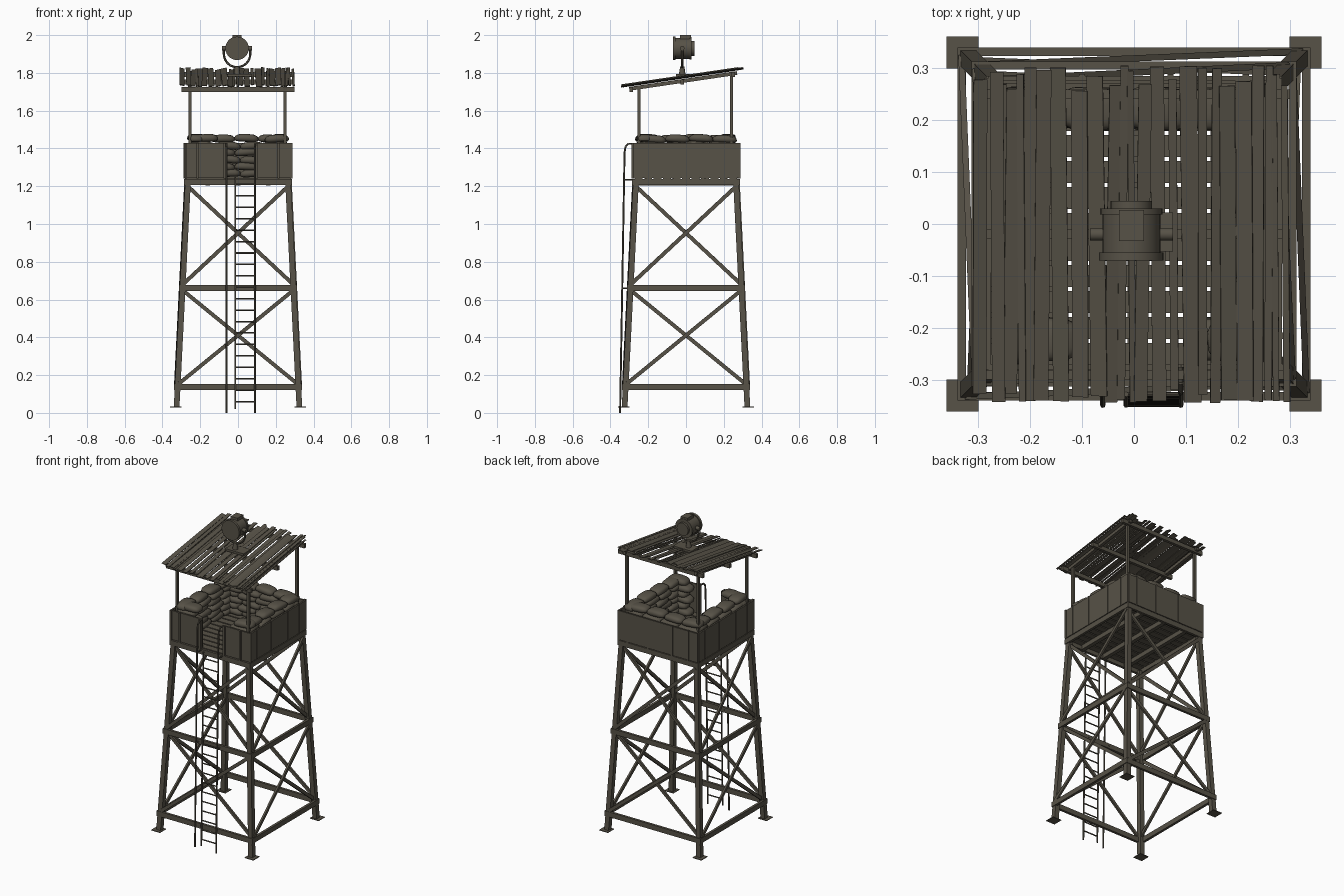
import bpy, bmesh, math, random
from mathutils import Vector, Matrix

if "Cube" in bpy.data.objects:
    bpy.data.objects.remove(bpy.data.objects["Cube"])

random.seed(4)

def material(name, rgb):
    m = bpy.data.materials.new(name)
    m.diffuse_color = (*rgb, 1)
    m.use_nodes = True
    m.node_tree.nodes["Principled BSDF"].inputs["Base Color"].default_value = m.diffuse_color
    return m

WOOD = material("weathered brown grey", (0.095, 0.084, 0.063))

def finish(name, bm, smooth=False):
    bmesh.ops.recalc_face_normals(bm, faces=bm.faces)
    me = bpy.data.meshes.new(name)
    bm.to_mesh(me)
    bm.free()
    me.materials.append(WOOD)
    ob = bpy.data.objects.new(name, me)
    bpy.context.collection.objects.link(ob)
    if smooth:
        bpy.context.view_layer.objects.active = ob
        ob.select_set(True)
        bpy.ops.object.shade_smooth_by_angle(angle=math.radians(40))
        ob.select_set(False)
    return ob

def box(bm, c, s):
    bmesh.ops.create_cube(bm, size=1, matrix=Matrix.Translation(c) @ Matrix.Diagonal((*s, 1)))

def frame(p, q, up=(0, 0, 1)):
    d = (q - p).normalized()
    u = Vector(up)
    if abs(d.dot(u)) > 0.99:
        u = Vector((0, 1, 0))
    side = u.cross(d).normalized()
    m = Matrix((side, d.cross(side), d)).transposed().to_4x4()
    return Matrix.Translation((p + q) / 2) @ m

def beam(bm, p, q, w, h, up=(0, 0, 1)):
    """Box from p to q; h is measured along the up vector."""
    p, q = Vector(p), Vector(q)
    bmesh.ops.create_cube(bm, size=1, matrix=frame(p, q, up) @ Matrix.Diagonal((w, h, (q - p).length, 1)))

def rod(bm, p, q, r, r2=None, n=10):
    p, q = Vector(p), Vector(q)
    bmesh.ops.create_cone(bm, cap_ends=True, segments=n, radius1=r, radius2=r if r2 is None else r2,
                          depth=(q - p).length, matrix=frame(p, q))

def path(bm, pts, r, n=8):
    for a, b in zip(pts, pts[1:]):
        rod(bm, a, b, r, n=n)

def half(z):
    """Half spacing of the leaning legs at height z."""
    return 0.325 - 0.06 * (z - 0.03) / 1.19

def turn(v, k):
    """Quarter turns around z, for the four sides."""
    return Matrix.Rotation(k * math.pi / 2, 3, 'Z') @ Vector(v)

# Legs and foot plates
bm = bmesh.new()
for sx in (-1, 1):
    for sy in (-1, 1):
        a, b = half(0.03), half(1.22)
        beam(bm, (sx * a, sy * a, 0.03), (sx * b, sy * b, 1.22), 0.03, 0.03, (0, 1, 0))
finish("legs", bm)
bm = bmesh.new()
for sx in (-1, 1):
    for sy in (-1, 1):
        box(bm, (sx * 0.33, sy * 0.33, 0.031), (0.062, 0.062, 0.004))
finish("foot_plates", bm)

# Horizontal girts and crossed braces on each side
girts, braces = bmesh.new(), bmesh.new()
for k in range(4):
    for z in (0.137, 0.66, 1.222):
        h = half(z) + 0.012
        beam(girts, turn((-h - 0.008, -h, z), k), turn((h + 0.008, -h, z), k), 0.016, 0.032)
    for z0, z1 in ((0.15, 0.65), (0.68, 1.2)):
        for s in (-1, 1):
            off = 0.005 + 0.008 * s
            p = turn((-s * half(z0), -half(z0) - off, z0), k)
            q = turn((s * half(z1), -half(z1) - off, z1), k)
            beam(braces, p, q, 0.012, 0.02)
finish("girts", girts)
finish("cross_braces", braces)

# Platform floor with slats and joists
bm = bmesh.new()
for i in range(11):
    box(bm, (0, -0.25 + i * 0.05, 1.238), (0.56, 0.042, 0.012))
for x in (-0.16, 0, 0.16):
    box(bm, (x, 0, 1.218), (0.025, 0.53, 0.028))
finish("platform_floor", bm)

# Parapet walls, open at the ladder
bm = bmesh.new()
W, zc, zh = 0.28, 1.335, 0.185
box(bm, (0, W, zc), (0.56, 0.01, zh))
for s in (-1, 1):
    box(bm, (s * W, 0, zc), (0.01, 0.56, zh))
for x0, x1 in ((-0.28, -0.06), (0.095, 0.28)):
    box(bm, ((x0 + x1) / 2, -W + 0.005, zc), (x1 - x0, 0.01, zh))
finish("parapet_walls", bm)
bm = bmesh.new()
for k in range(4):
    for x in (-0.275, -0.215, -0.07, 0.1, 0.215):
        box(bm, turn((x, -W - 0.003, zc), k), (0.012, 0.012, zh + 0.005))
finish("wall_battens", bm)

# Sandbags stacked inside and over the walls
bm = bmesh.new()

def bag(c, ang, L):
    m = Matrix.Translation(c) @ Matrix.Rotation(ang, 4, 'Z') @ Matrix.Rotation(random.uniform(-.07, .07), 4, 'Y')
    vs = bmesh.ops.create_uvsphere(bm, u_segments=14, v_segments=8, radius=1)['verts']
    sq = lambda t, e: math.copysign(abs(t) ** e, t)
    for v in vs:
        x, y, z = v.co
        sag = 0.006 * x * x
        v.co = m @ Vector((sq(x, .6) * L / 2, sq(y, .6) * 0.042, sq(z, .8) * 0.021 - sag))

for row in range(6):
    z = 1.268 + row * 0.037
    d = 0.222
    stag = 0.03 * (row % 2)
    for k in range(4):
        for i in range(4):
            x = -0.20 + i * 0.125 + stag
            if k == 0 and -0.10 < x < 0.14:
                continue
            c = turn((x, -d, z + random.uniform(-.004, .004)), k)
            bag(c, k * math.pi / 2 + random.uniform(-.08, .08), 0.13)
finish("sandbags", bm, True)

# Ladder with two hooked grab rails
bm = bmesh.new()
rail_y = lambda z: -0.349 + 0.024 * z / 1.4
for x in (-0.06, 0.09):
    pts = [(x, rail_y(0), 0), (x, rail_y(1.38), 1.38), (x, -0.32, 1.41), (x, -0.305, 1.425),
           (x, -0.275, 1.425)]
    path(bm, pts, 0.005)
    for z in (0.66, 1.235):
        rod(bm, (x, rail_y(z), z), (x, -half(z), z), 0.004, n=8)
rod(bm, (-0.015, rail_y(0.02), 0.02), (-0.015, rail_y(1.25), 1.25), 0.005)
for i in range(20):
    z = 0.06 + i * 0.0605
    rod(bm, (-0.015, rail_y(z), z), (0.09, rail_y(z), z), 0.004, n=8)
finish("ladder", bm, True)

# Roof posts, rafters and cross beams
roof_z = lambda y: 1.725 + (y + 0.345) * 0.147
bm = bmesh.new()
for x in (-0.255, 0.25):
    for y in (-0.25, 0.24):
        box(bm, (x, y, (1.24 + roof_z(y) - 0.01) / 2), (0.016, 0.016, roof_z(y) - 1.25))
    beam(bm, (x, -0.3, roof_z(-0.3) - 0.016), (x, 0.27, roof_z(0.27) - 0.016), 0.02, 0.02)
for y in (-0.29, -0.02, 0.25):
    box(bm, (0, y, roof_z(y) - 0.022), (0.6, 0.018, 0.026))
finish("roof_frame", bm)

# Ragged roof boards
bm = bmesh.new()
x = -0.31
while x < 0.295:
    w = random.uniform(0.012, 0.034)
    y0 = -0.345 + random.uniform(0, 0.03) * random.choice((0.2, 1))
    y1 = 0.305 - random.uniform(0, 0.05) * random.choice((0.1, 1))
    dz, sk = random.uniform(0, 0.009), random.uniform(-.006, .006)
    roll = random.uniform(-.25, .25)
    beam(bm, (x + w / 2 - sk, y0, roof_z(y0) + dz), (x + w / 2 + sk, y1, roof_z(y1) + dz),
         w, 0.004, (math.sin(roll), 0, math.cos(roll)))
    x += w + random.choice((-0.002, 0.001, 0.003, 0.008))
finish("roof_boards", bm)

# Searchlight drum, rims, rear hatch and vent cap
cx, cz = -0.005, 1.93
bm = bmesh.new()
rod(bm, (cx, -0.06, cz), (cx, 0.03, cz), 0.056, n=28)
for y0, y1, r in ((-0.07, -0.055, 0.062), (0.018, 0.03, 0.06), (0.03, 0.044, 0.04)):
    rod(bm, (cx, y0, cz), (cx, y1, cz), r, n=28)
box(bm, (cx, -0.003, 1.988), (0.048, 0.06, 0.024))
finish("searchlight_drum", bm, True)

# Searchlight yoke, pivots and stand
bm = bmesh.new()
arc = [(cx + 0.07 * math.cos(a), -0.02, 1.9 + 0.07 * math.sin(a))
       for a in [math.pi + i * math.pi / 12 for i in range(13)]]
path(bm, [(cx - 0.07, -0.02, cz)] + arc + [(cx + 0.07, -0.02, cz)], 0.006)
for s in (-1, 1):
    rod(bm, (cx + s * 0.05, -0.02, cz), (cx + s * 0.08, -0.02, cz), 0.012, n=14)
rod(bm, (cx, -0.02, 1.79), (cx, -0.02, 1.835), 0.018, 0.011, n=16)
box(bm, (0.01, -0.015, 1.788), (0.13, 0.075, 0.014))
finish("searchlight_yoke", bm, True)
